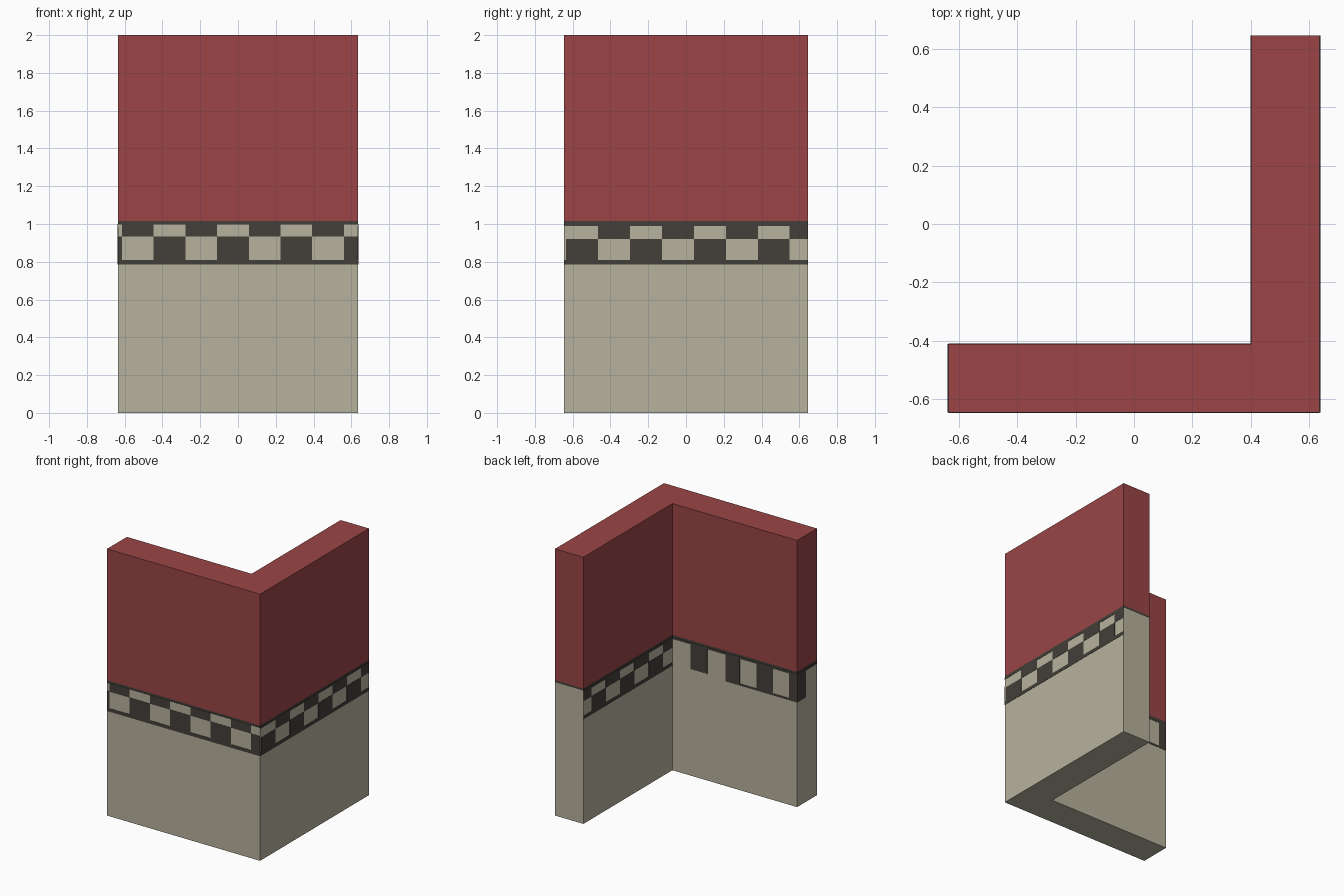
import bpy, bmesh

if "Cube" in bpy.data.objects:
    bpy.data.objects.remove(bpy.data.objects["Cube"])

X, Y = 0.635, 0.645        # outer half sizes
IX, IY = 0.40, -0.41       # inner corner of the L
T = 0.002                  # painted band thickness


def mat(name, rgb):
    m = bpy.data.materials.new(name)
    m.diffuse_color = (*rgb, 1)
    m.use_nodes = True
    m.node_tree.nodes["Principled BSDF"].inputs["Base Color"].default_value = m.diffuse_color
    return m


RED = mat("red plaster", (0.325, 0.060, 0.063))
STONE = mat("beige plaster", (0.468, 0.448, 0.342))
DARK = mat("dark trim", (0.056, 0.050, 0.042))


def add_object(name, bm, m):
    bmesh.ops.recalc_face_normals(bm, faces=bm.faces[:])
    me = bpy.data.meshes.new(name)
    bm.to_mesh(me)
    bm.free()
    me.materials.append(m)
    ob = bpy.data.objects.new(name, me)
    bpy.context.collection.objects.link(ob)


def l_layer(name, z0, z1, m):
    bm = bmesh.new()
    pts = [(-X, -Y), (X, -Y), (X, Y), (IX, Y), (IX, IY), (-X, IY)]
    f = bm.faces.new([bm.verts.new((x, y, z0)) for x, y in pts])
    r = bmesh.ops.extrude_face_region(bm, geom=[f])
    for v in r["geom"]:
        if isinstance(v, bmesh.types.BMVert):
            v.co.z = z1
    add_object(name, bm, m)


# Main corner wall in stacked layers
l_layer("lower_wall", 0, 1.0, STONE)
l_layer("trim_line", 1.0, 1.015, DARK)
l_layer("upper_wall", 1.015, 2.0, RED)


def painted_band(name, axis, pos, out, rects):
    """Thin dark plates on a wall face; rects are (u0, u1, z0, z1)."""
    bm = bmesh.new()
    for u0, u1, z0, z1 in rects:
        vs = []
        for d in (0, out * T):
            for u, z in ((u0, z0), (u1, z0), (u1, z1), (u0, z1)):
                co = (u, pos + d, z) if axis == "y" else (pos + d, u, z)
                vs.append(bm.verts.new(co))
        for q in ((0, 1, 2, 3), (4, 5, 6, 7), (0, 1, 5, 4), (1, 2, 6, 5),
                  (2, 3, 7, 6), (3, 0, 4, 7)):
            bm.faces.new([vs[i] for i in q])
    add_object(name, bm, DARK)


def checker(lo, hi, first, step, zmid, ztop):
    """Alternating cells: low dark cell first, then high dark cell."""
    rects = [(lo, hi, 0.785, 0.81), (lo, hi, ztop, 1.0)]
    u, low = first, True
    while u < hi:
        a, b = max(u, lo), min(u + step, hi)
        if b > a:
            rects.append((a, b, 0.81, zmid) if low else (a, b, zmid, ztop))
        u += step
        low = not low
    return rects


# Outer checker bands
painted_band("front_checker", "y", -Y, -1, checker(-X, X, -0.783, 0.168, 0.935, 0.998))
painted_band("right_checker", "x", X, 1, checker(-Y, Y, -0.634, 0.169, 0.92, 0.99))

# Inner bands
stripes = [(0.11, 0.25), (-0.16, -0.04), (-0.435, -0.30), (-X, -0.57)]
painted_band("inner_front_stripes", "y", IY, 1,
             [(a, b, 0.80, 1.0) for a, b in stripes]
             + [(-X, IX, 0.985, 1.0), (-X, -0.04, 0.785, 0.80)])
painted_band("inner_right_checker", "x", IX, -1, checker(IY, Y, -0.465 - 0.169, 0.169, 0.92, 0.985))

# Left end of the front wall
painted_band("left_end_stripe", "x", -X, -1,
             [(IY - 0.10, IY, 0.785, 1.0), (-Y, IY, 0.985, 1.0)])
